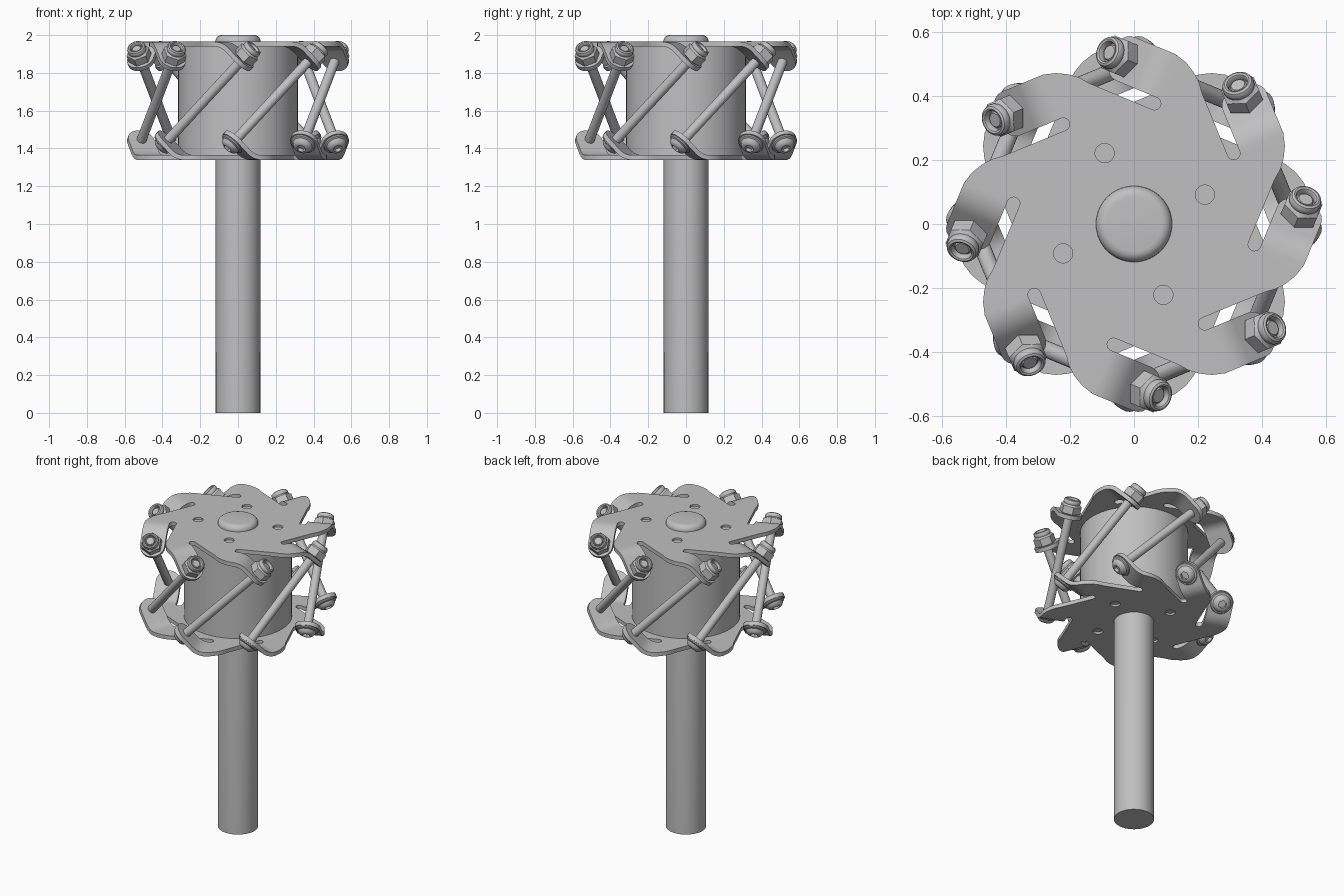
import bpy, bmesh, math
from mathutils import Matrix, Vector

cube = bpy.data.objects.get("Cube")
if cube:
    bpy.data.objects.remove(cube, do_unlink=True)

MID = 1.652            # height halfway between the two plates
PLATE_H = 0.3005       # plate mid-surface above or below MID
THICK = 0.025
SECTORS = 8
TURN = math.radians(22.5)

steel = bpy.data.materials.new("plain_steel_grey")
steel.use_nodes = True
grey = (0.527, 0.527, 0.527, 1)
steel.diffuse_color = grey
steel.node_tree.nodes["Principled BSDF"].inputs["Base Color"].default_value = grey


def make_object(name, mesh, matrix=Matrix()):
    obj = bpy.data.objects.new(name, mesh)
    bpy.context.scene.collection.objects.link(obj)
    obj.matrix_world = matrix
    return obj


def select_only(obj):
    bpy.ops.object.select_all(action="DESELECT")
    obj.select_set(True)
    bpy.context.view_layer.objects.active = obj


def smooth(obj):
    select_only(obj)
    bpy.ops.object.shade_smooth_by_angle(angle=math.radians(30))


def finish(bm, name):
    bmesh.ops.remove_doubles(bm, verts=bm.verts, dist=1e-5)
    bmesh.ops.recalc_face_normals(bm, faces=bm.faces)
    mesh = bpy.data.meshes.new(name)
    bm.to_mesh(mesh)
    bm.free()
    mesh.materials.append(steel)
    return mesh


def lathe(bm, rows, steps):
    """Revolve (radius, height[, hexagonal]) rows about z."""
    rings = []
    for r, h, *six in rows:
        ring = []
        for i in range(steps):
            a = math.tau * i / steps
            k = 1 / math.cos((a + math.pi / 6) % (math.pi / 3) - math.pi / 6) if six else 1
            ring.append(bm.verts.new((r * k * math.cos(a), r * k * math.sin(a), h)))
        rings.append(ring)
    for low, high in zip(rings, rings[1:]):
        for i in range(steps):
            j = (i + 1) % steps
            bm.faces.new((low[i], low[j], high[j], high[i]))


def lathe_mesh(name, *parts, steps=24):
    bm = bmesh.new()
    for rows in parts:
        lathe(bm, rows, steps)
    return finish(bm, name)


# Slotted plate: flat middle, round holes and eight bent tabs
BEND_START, BEND_R, BEND = 0.085, 0.11, math.pi / 4
TAB_V, TAB_W, TAB_HOLE = 0.467, 0.074, 0.246
SLOT_V, SLOT_R = 0.373, 0.02


def bend(s):
    """Distance along a tab -> (along, height)."""
    a = min(max((s - BEND_START) / BEND_R, 0), BEND)
    rest = max(s - BEND_START - BEND_R * BEND, 0) * math.sqrt(0.5)
    return (BEND_START + BEND_R * math.sin(a) + rest,
            PLATE_H - BEND_R * (1 - math.cos(a)) - rest)


def plate_mesh():
    bm = bmesh.new()

    def point(v, u, z, k):
        turn = Matrix.Rotation(math.tau * k / SECTORS, 3, "Z")
        return bm.verts.new(turn @ Vector((v, u, z)))

    def loop(verts):
        return [bm.edges.new((a, b)) for a, b in zip(verts, verts[1:] + verts[:1])]

    outline, roots = [], []
    shoulder = [(0.46, -0.04), (0.488, -0.018), (0.511, 0.01), (0.53, 0.045)]
    for k in range(SECTORS):
        outline += [point(v, u, PLATE_H, k) for v, u in shoulder]
        root = [point(TAB_V + d * TAB_W, BEND_START, PLATE_H, k) for d in (1, -1)]
        roots.append(root)
        outline += root
        for i in range(1, 9):
            t = math.pi * i / 8
            outline.append(point(SLOT_V + SLOT_R * math.cos(t),
                                 BEND_START - SLOT_R * math.sin(t), PLATE_H, k))
    edges = loop(outline)
    for q in range(4):
        angles = [math.tau * i / 24 for i in range(24)]
        edges += loop([point(0.24 + 0.03 * math.cos(a), 0.03 * math.sin(a), PLATE_H, 2 * q)
                       for a in angles])
    bmesh.ops.triangle_fill(bm, use_beauty=True, use_dissolve=False, edges=edges, normal=(0, 0, 1))

    # Tab strips: bend first, then a straight run with a round end
    rows = [(BEND_START + BEND_R * BEND * i / 8, 1) for i in range(1, 9)]
    rows += [(TAB_HOLE + 0.07 * math.sin(math.radians(a)), math.cos(math.radians(a)))
             for a in (0, 15, 30, 45, 60, 72, 83)]
    for k, last in enumerate(roots):
        for s, w in rows:
            u, z = bend(s)
            pair = [point(TAB_V + d * w * TAB_W, u, z, k) for d in (1, -1)]
            bm.faces.new((last[0], pair[0], pair[1], last[1]))
            last = pair
    return finish(bm, "slotted_plate")


base = Matrix.Translation((0, 0, MID)) @ Matrix.Rotation(TURN, 4, "Z")
for name, flip in (("top_plate", 0), ("bottom_plate", math.pi)):
    obj = make_object(name, plate_mesh(), base @ Matrix.Rotation(flip, 4, "X"))
    mod = obj.modifiers.new("thickness", "SOLIDIFY")
    mod.thickness, mod.offset = THICK, 0
    select_only(obj)
    bpy.ops.object.modifier_apply(modifier=mod.name)
    smooth(obj)

# Drum between the plates
low, high = MID - PLATE_H, MID + PLATE_H
smooth(make_object("drum", lathe_mesh("drum", [(0, low), (0.317, low), (0.317, high), (0, high)], steps=64)))

# Shaft with a rounded top
fillet = [(0.086 + 0.033 * math.cos(math.radians(a)), 1.967 + 0.033 * math.sin(math.radians(a)))
          for a in range(0, 91, 15)]
smooth(make_object("shaft", lathe_mesh("shaft", [(0, 0), (0.118, 0)] + fillet + [(0, 2)], steps=64)))

# Bolt: rod plus flanged button head with a hexagonal socket
SEAT = 0.3165
rod = [(0, -SEAT), (0.026, -SEAT), (0.026, 0.388), (0.022, 0.393), (0, 0.393)]
head = [(0, -SEAT), (0.064, -SEAT), (0.067, -SEAT - 0.006), (0.064, -SEAT - 0.012),
        (0.054, -SEAT - 0.016), (0.049, -SEAT - 0.027), (0.040, -SEAT - 0.037), (0.030, -SEAT - 0.042),
        (0.022, -SEAT - 0.042, True), (0.022, -SEAT - 0.022, True), (0, -SEAT - 0.022)]
bolt = lathe_mesh("bolt", rod, head)

# Lock nut: chamfered hexagon and rounded collar
hexagon = [(0, SEAT), (0.050, SEAT), (0.055, SEAT + 0.005, True), (0.055, SEAT + 0.050, True),
           (0.052, SEAT + 0.056), (0.049, SEAT + 0.060), (0.051, SEAT + 0.066), (0.051, SEAT + 0.076),
           (0.047, SEAT + 0.085), (0.040, SEAT + 0.089), (0.034, SEAT + 0.086), (0.031, SEAT + 0.080),
           (0.031, SEAT + 0.066), (0, SEAT + 0.066)]
nut = lathe_mesh("lock_nut", hexagon)

for k in range(SECTORS):
    place = (base @ Matrix.Rotation(math.tau * k / SECTORS, 4, "Z")
             @ Matrix.Translation((TAB_V, 0, 0)) @ Matrix.Rotation(-math.pi / 4, 4, "X"))
    for name, mesh in (("bolt", bolt), ("lock_nut", nut)):
        obj = make_object(f"{name}_{k + 1}", mesh, place)
        if k == 0:
            smooth(obj)
